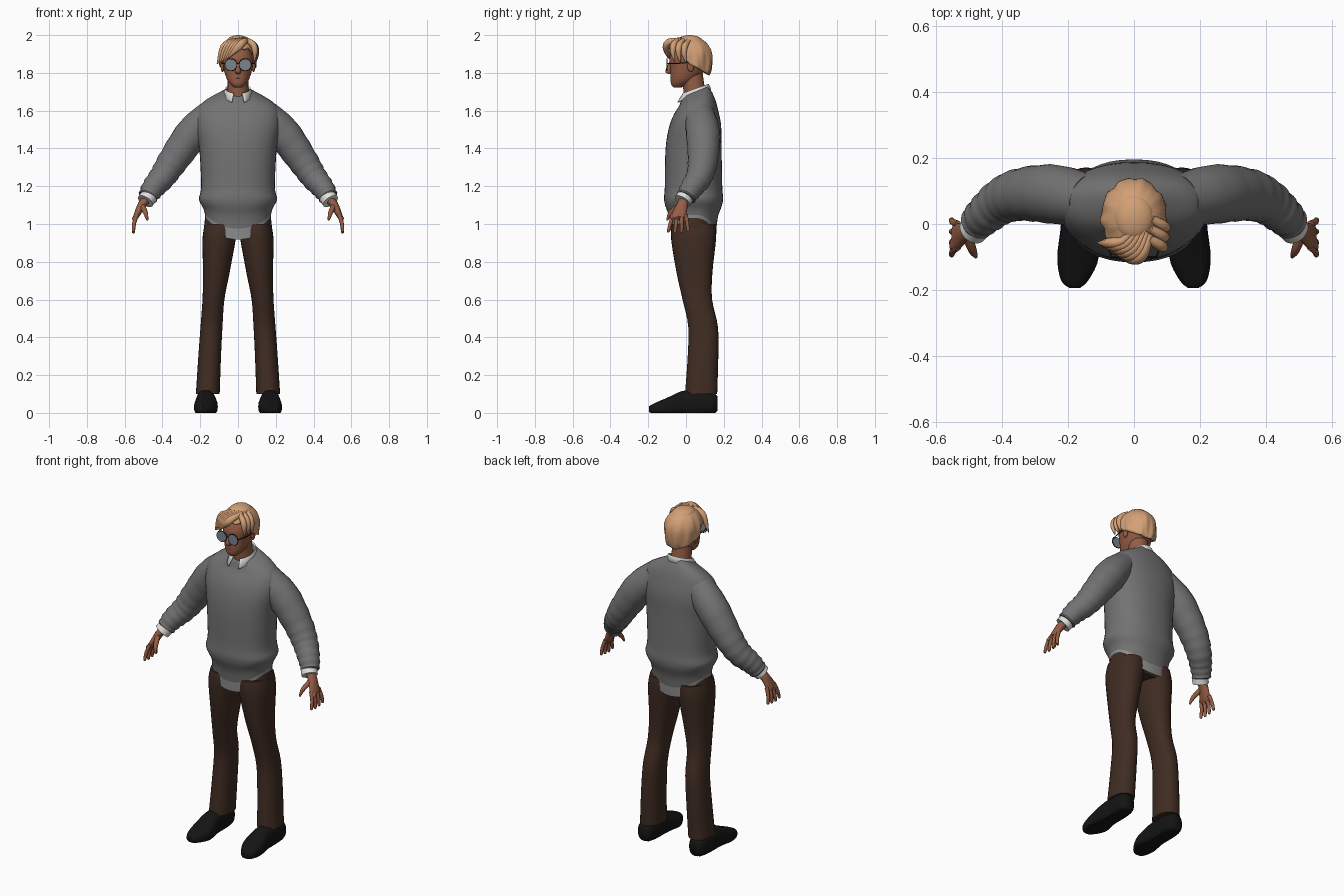
import bpy, bmesh, math
from mathutils import Vector

if "Cube" in bpy.data.objects:
    bpy.data.objects.remove(bpy.data.objects["Cube"])


def material(name, red, green, blue):
    mat = bpy.data.materials.new(name)
    mat.use_nodes = True
    mat.diffuse_color = (red, green, blue, 1)
    mat.node_tree.nodes["Principled BSDF"].inputs["Base Color"].default_value = mat.diffuse_color
    return mat


SKIN = material("brown skin", .3, .11, .06)
HAIR = material("blond hair", .65, .35, .18)
WOOL = material("grey wool", .17, .17, .17)
SHIRT = material("white shirt", .75, .75, .73)
HEM = material("pale grey hem", .27, .27, .27)
TROUSER = material("dark brown cloth", .05, .025, .016)
LEATHER = material("black leather", .007, .007, .007)
LENS = material("blue grey lens", .2, .23, .27)
FRAME = material("dark frame", .02, .02, .02)
LIP = material("lip brown", .13, .05, .03)

ACROSS, FORWARD, UP = Vector((1, 0, 0)), Vector((0, -1, 0)), Vector((0, 0, 1))


def finish(ob, name, mat):
    ob.name = name
    ob.data.materials.append(mat)
    bpy.ops.object.select_all(action="DESELECT")
    ob.select_set(True)
    bpy.context.view_layer.objects.active = ob
    bpy.ops.object.shade_smooth_by_angle(angle=math.radians(50))
    return ob


def surface(name, rows, mat, closed=True, caps=True):
    """Join rows of points into one surface."""
    bm = bmesh.new()
    grid = [[bm.verts.new(point) for point in row] for row in rows]
    count = len(rows[0])
    for low, high in zip(grid, grid[1:]):
        for i in range(count if closed else count - 1):
            j = (i + 1) % count
            bm.faces.new((low[i], low[j], high[j], high[i]))
    if caps:
        bm.faces.new(grid[0])
        bm.faces.new(grid[-1])
    bmesh.ops.recalc_face_normals(bm, faces=bm.faces)
    mesh = bpy.data.meshes.new(name)
    bm.to_mesh(mesh)
    bm.free()
    ob = bpy.data.objects.new(name, mesh)
    bpy.context.collection.objects.link(ob)
    return finish(ob, name, mat)


def smooth_path(keys, steps):
    """Catmull-Rom interpolation through the keys."""
    path, last = [], len(keys) - 1
    for i in range(last):
        before, start, end, after = keys[max(i - 1, 0)], keys[i], keys[i + 1], keys[min(i + 2, last)]
        for step in range(steps):
            t = step / steps
            path.append([q + t / 2 * (r - p + t * (2 * p - 5 * q + 4 * r - w + t * (3 * (q - r) + w - p)))
                         for p, q, r, w in zip(before, start, end, after)])
    return path + [list(keys[-1])]


def loft(name, keys, mat, sides=24, steps=4, power=2, flat=1, axis=None, ref=-FORWARD,
         mirror=1, folds=0, warp=None):
    """Keys are x, y, z, half width and optionally half depth; oval rings follow them."""
    path = smooth_path([key if len(key) > 4 else (*key, key[3] * flat) for key in keys], steps)
    rows = []
    for i, (x, y, z, width, depth) in enumerate(path):
        before, after = path[max(i - 1, 0)], path[min(i + 1, len(path) - 1)]
        along = axis or (Vector(after[:3]) - Vector(before[:3])).normalized()
        out = along.cross(ref).normalized()
        back = out.cross(along)
        swell = 1 + folds * math.sin(2 * i) * i / len(path)
        row = []
        for k in range(sides):
            angle = math.tau * k / sides
            c, s = (math.copysign(abs(v) ** (2 / power), v) for v in (math.cos(angle), math.sin(angle)))
            point = Vector((x, y, z)) + (out * width * c + back * depth * s) * swell
            if warp:
                point = warp(point)
            row.append((point.x * mirror, point.y, point.z))
        rows.append(row)
    return surface(name, rows, mat)


def ball(name, location, size, mat):
    bpy.ops.mesh.primitive_uv_sphere_add(segments=24, ring_count=12, radius=1, location=location)
    ob = bpy.context.object
    ob.scale = size
    return finish(ob, name, mat)


def drape(point):
    """Tilt the neckline forward and let the hem dip at front and back."""
    if point.z > 1.6:
        point.z += .4 * (point.y - .05) * min(1, (point.z - 1.6) * 10)
    elif point.z < 1.15:
        point.z -= .55 * (1.15 - point.z) * max(0, 1 - (point.x / .2) ** 2)
    return point


def on_floor(point):
    point.z = max(point.z, 0)
    return point


# Sweater, shirt tail and hips
loft("sweater_body", [
    (0, .04, 1.03, .17, .12), (0, .04, 1.08, .18, .13), (0, .04, 1.13, .207, .155),
    (0, .04, 1.2, .195, .152), (0, .04, 1.4, .205, .148), (0, .05, 1.53, .225, .135),
    (0, .06, 1.63, .2, .1), (0, .05, 1.7, .075, .07)], WOOL, sides=40, power=2.25, axis=UP, warp=drape)
loft("shirt_tail", [(0, .04, 1, .17), (0, .04, 1.06, .175)], HEM,
     sides=40, power=2.25, flat=.7, axis=UP, warp=drape)
loft("trouser_hips", [(0, .04, .92, .15), (0, .04, .96, .18), (0, .04, 1.06, .17)], TROUSER,
     sides=36, power=2.3, flat=.64, axis=UP)

for mirror, tag in ((1, "left_"), (-1, "right_")):
    # Sleeve with soft folds, and shirt cuff
    loft(tag + "sleeve", [(.14, .07, 1.58, .08), (.24, .09, 1.48, .09), (.34, .09, 1.34, .08),
                          (.4, .07, 1.25, .07), (.45, .03, 1.19, .06), (.48, 0, 1.14, .05)],
         WOOL, steps=6, folds=.06, mirror=mirror)
    loft(tag + "cuff", [(.47, 0, 1.15, .045), (.49, -.02, 1.12, .045)], SHIRT, mirror=mirror)

    # Hand
    loft(tag + "palm", [(.485, -.01, 1.13, .024, .028), (.51, -.02, 1.1, .022, .03),
                        (.54, -.04, 1.04, .015, .04), (.55, -.04, 1.03, .01, .035)],
         SKIN, sides=16, mirror=mirror)
    for finger in range(4):
        root = Vector((.535, -.07 + .023 * finger, 1.05))
        tip = root + Vector((.02, .013 * finger - .025, -.1 + .006 * abs(finger - 1.3)))
        middle = root.lerp(tip, .5) + ACROSS * .005
        loft(tag + "finger_%d" % (finger + 1), [(*root, .011), (*middle, .01), (*root.lerp(tip, .95), .008),
                                                (*tip, .003)], SKIN, sides=10, mirror=mirror)
    loft(tag + "thumb", [(.51, -.03, 1.1, .015), (.49, -.08, 1.06, .013), (.48, -.1, 1.02, .005)],
         SKIN, sides=10, mirror=mirror)

    # Trouser leg and shoe
    loft(tag + "trouser_leg", [
        (.09, .04, 1, .085), (.1, .04, .92, .088), (.115, .045, .74, .07), (.13, .06, .6, .058),
        (.14, .09, .46, .058), (.15, .09, .3, .06), (.16, .08, .1, .063)],
        TROUSER, sides=28, power=2.2, flat=1.35, axis=UP, mirror=mirror)
    loft(tag + "shoe", [
        (.17, .166, .05, .03, .04), (.17, .13, .05, .05, .06), (.17, 0, .05, .052, .07),
        (.17, -.1, .03, .063, .05), (.18, -.17, .02, .042, .03), (.18, -.195, .02, .015, .015)],
        LEATHER, power=2.5, axis=FORWARD, ref=UP, mirror=mirror, warp=on_floor)

    # Ear and glasses
    ball(tag + "ear", (.082 * mirror, .025, 1.835), (.01, .018, .03), SKIN)
    place = dict(location=(.038 * mirror, -.1, 1.843), rotation=(math.pi / 2, 0, 0))
    bpy.ops.mesh.primitive_cylinder_add(vertices=28, radius=.031, depth=.005, **place)
    finish(bpy.context.object, tag + "lens", LENS)
    bpy.ops.mesh.primitive_torus_add(major_radius=.031, minor_radius=.003, major_segments=28,
                                     minor_segments=6, **place)
    finish(bpy.context.object, tag + "lens_rim", FRAME)
    loft(tag + "glasses_temple", [(.068, -.1, 1.85, .003), (.083, -.05, 1.85, .003), (.087, .02, 1.855, .003)],
         FRAME, sides=6, ref=UP, mirror=mirror)

ball("glasses_bridge", (0, -.1, 1.85), (.01, .004, .003), FRAME)

# Neck, head and face
loft("neck", [(0, .055, 1.62, .06), (0, .045, 1.7, .055), (0, .03, 1.8, .055)], SKIN, flat=1.05, axis=UP)
loft("head", [
    (0, -.045, 1.722, .02, .02), (0, -.035, 1.737, .038, .043), (0, -.015, 1.765, .058, .067),
    (0, .01, 1.82, .075, .093), (0, .015, 1.89, .08, .1), (0, .02, 1.975, .045, .055)],
    SKIN, sides=32, power=2.15, axis=UP)
loft("nose", [(0, -.08, 1.86, .008), (0, -.095, 1.81, .015), (0, -.085, 1.795, .01)], SKIN, sides=14, axis=UP)
ball("mouth", (0, -.07, 1.771), (.022, .013, .003), LIP)

# Shirt collar, open at the throat with two points
rows = [[], [], []]
for k in range(41):
    turn = k / 40
    angle = math.radians(320 * turn - 70)
    c, s = math.cos(angle), math.sin(angle)
    point = max(0, abs(turn - .5) * 2 - .7) * 3
    for row, radius, height in zip(rows, (.058, .066, .08 + .02 * point), (1.71, 1.717, 1.687 - .02 * point)):
        row.append((radius * c, .05 + (radius + .004) * s, height + .025 * s))
collar = surface("shirt_collar", rows, SHIRT, closed=False, caps=False)
collar.modifiers.new("thickness", "SOLIDIFY").thickness = .007

# Hair: wavy dome with a hairline falling from brow to nape
rows = []
for ring in range(1, 17):
    t, row = ring / 16, []
    for k in range(64):
        angle = math.tau * k / 64
        c, s = math.cos(angle), math.sin(angle)
        drop = .04 + .06 * s if s > 0 else .04 - .085 * min(1, -s * 1.5)
        tilt = t * math.acos(-drop / .112)
        tuck = tilt - max(0, tilt - math.pi / 2) / 2
        waves = .035 * math.sin(9 * angle + 5 * t) + .02 * math.sin(17 * angle - 4 * t)
        radius = math.sin(tuck) * (1 + t * waves)
        row.append((.1 * c * radius, .02 + .12 * s * radius, 1.885 + .11 * math.cos(tilt)))
    rows.append(row)
hair = surface("hair_cap", rows, HAIR, caps=False)
hair.modifiers.new("thickness", "SOLIDIFY").thickness = .014
ball("hair_crown", (0, .02, 1.965), (.06, .07, .035), HAIR)

# Fringe locks fan from the parting toward the right temple
for k in range(6):
    fan = Vector((-.015, .01, 0)) * k
    loft("fringe_lock_%d" % (k + 1), [
        (*Vector((.05, -.03, 1.975)) + fan * .6, .012), (*Vector((.03, -.09, 1.965)) + fan * .8, .018),
        (*Vector((0, -.108, 1.935)) + fan, .02), (*Vector((-.05, -.097, 1.882)) + fan * .8 - UP * .007 * k, .003)],
        HAIR, sides=10, flat=.8)

# Short locks over the left temple
for k in range(3):
    sweep = Vector((.004, .03, -.003)) * k
    loft("left_temple_lock_%d" % (k + 1), [
        (*Vector((.045, -.045, 1.975)) + sweep, .013), (*Vector((.08, -.065, 1.95)) + sweep, .017),
        (*Vector((.09, -.07, 1.91)) + sweep, .014), (*Vector((.086, -.06, 1.86)) + sweep, .003)],
        HAIR, sides=10)
